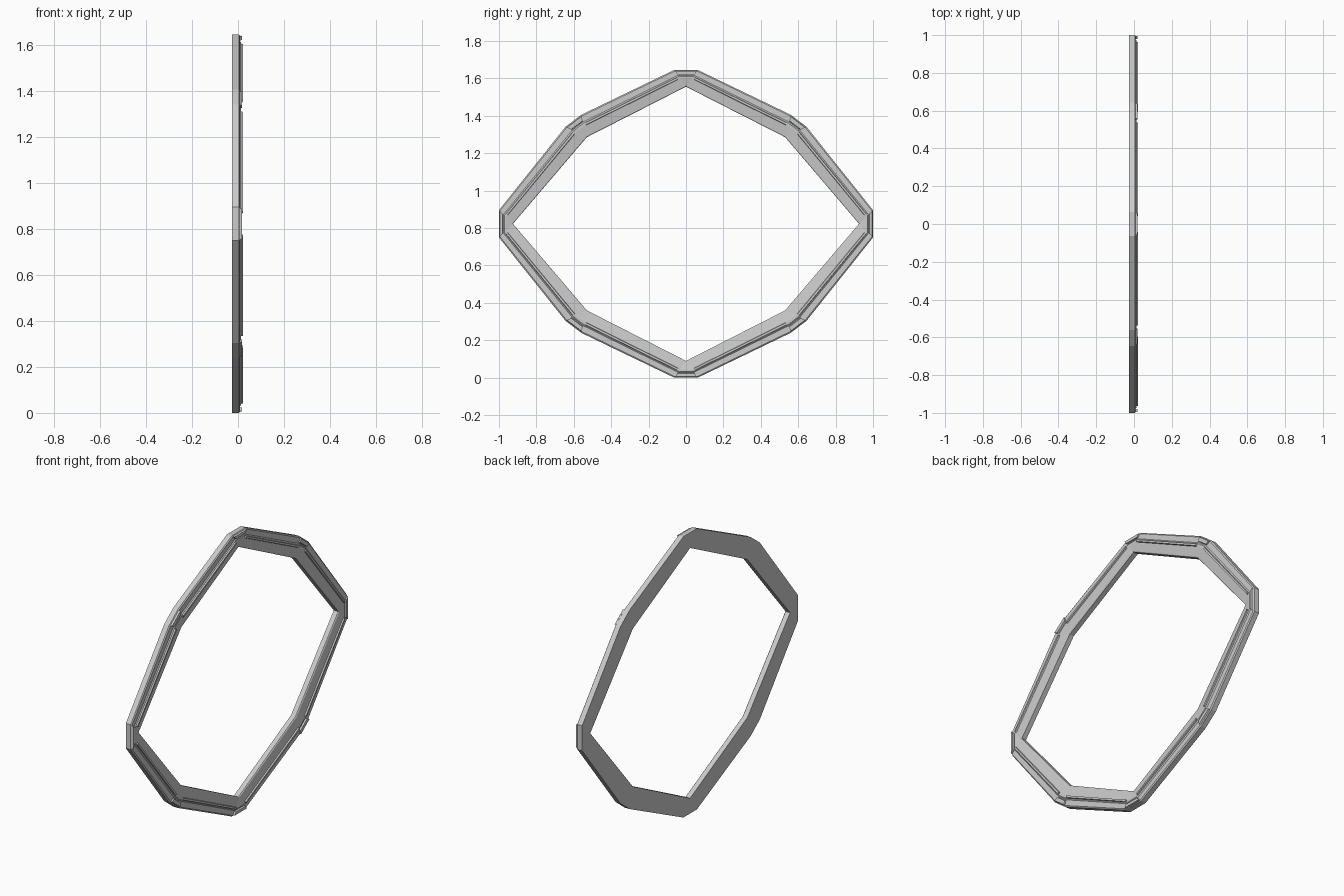
import bpy, bmesh

if "Cube" in bpy.data.objects:
    bpy.data.objects.remove(bpy.data.objects["Cube"])

CZ = 0.8225
# One quadrant (y, z from centre): outer corner points and the inner points they run to
OUT = [(0.063, 0.8225), (0.56, 0.583), (0.645, 0.518), (1.0, 0.073)]
INN = [(0.0, 0.733), (0.53, 0.463), (0.53, 0.463), (0.925, 0.0)]


def around(q):
    r = q[::-1]
    return (q + [(y, -z) for y, z in r] + [(-y, -z) for y, z in q] + [(-y, z) for y, z in r])


outer, inner = around(OUT), around(INN)


def pt(i, t, x):
    """Point at corner i, fraction t from outer to inner edge, at depth x."""
    (a, b), (c, d) = outer[i % 16], inner[i % 16]
    return (x, a + (c - a) * t, CZ + b + (d - b) * t)


def finish(bm, name):
    bmesh.ops.remove_doubles(bm, verts=bm.verts, dist=1e-5)
    bmesh.ops.recalc_face_normals(bm, faces=bm.faces)
    me = bpy.data.meshes.new(name)
    bm.to_mesh(me)
    bm.free()
    ob = bpy.data.objects.new(name, me)
    bpy.context.collection.objects.link(ob)
    return ob


# Main ring: closed cross-section swept around the outline
profile = [(0, -0.027), (0, 0.004), (0.06, 0.009), (0.32, 0.009), (0.38, 0.014),
           (0.5, 0.014), (0.96, 0.006), (1, 0.002), (1, -0.027)]
bm = bmesh.new()
rings = [[bm.verts.new(pt(i, t, x)) for t, x in profile] for i in range(16)]
n = len(profile)
for i in range(16):
    a, b = rings[i], rings[(i + 1) % 16]
    for j in range(n):
        k = (j + 1) % n
        bm.faces.new((a[j], a[k], b[k], b[j]))
bmesh.ops.dissolve_degenerate(bm, dist=1e-5, edges=bm.edges)
finish(bm, "frame_ring")


def bar(name, i, section, trim):
    """Raised bar along segment i with a (t, x) section, ends trimmed by a fraction."""
    bm = bmesh.new()
    ends = [[], []]
    for t, x in section:
        p, q = pt(i, t, x), pt(i + 1, t, x)
        for e, f in ((0, trim), (1, 1 - trim)):
            ends[e].append(bm.verts.new([u + (v - u) * f for u, v in zip(p, q)]))
    m = len(section)
    for j in range(m):
        k = (j + 1) % m
        bm.faces.new((ends[0][j], ends[0][k], ends[1][k], ends[1][j]))
    bm.faces.new(ends[0])
    bm.faces.new(ends[1][::-1])
    finish(bm, name)


# Raised ridges on the eight straight sides, low blocks on the eight corners
for i in range(0, 16, 2):
    bar(f"side_ridge_{i // 2}", i,
        [(0.36, 0.0), (0.40, 0.022), (0.49, 0.022), (0.54, 0.0)], 0.02)
    bar(f"corner_block_{i // 2}", i + 1,
        [(0.03, 0.0), (0.07, 0.018), (0.26, 0.018), (0.3, 0.0)], 0.01)
